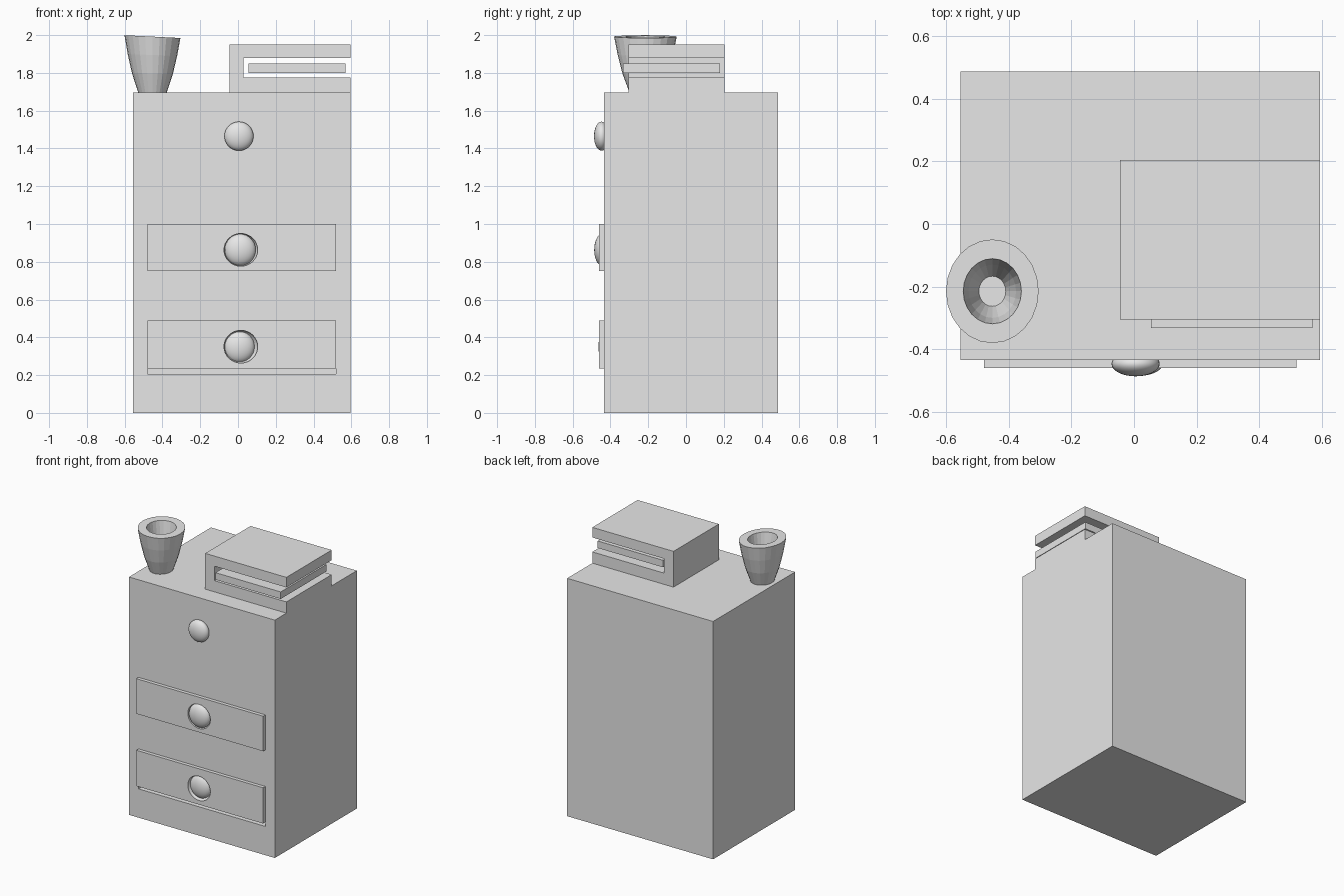
import bpy
import bmesh
import math
from mathutils import Matrix

cube = bpy.data.objects.get("Cube")
if cube:
    bpy.data.objects.remove(cube, do_unlink=True)

grey = bpy.data.materials.new("light_grey")
grey.use_nodes = True
grey.diffuse_color = (0.8, 0.8, 0.8, 1)
grey.node_tree.nodes["Principled BSDF"].inputs["Base Color"].default_value = (0.8, 0.8, 0.8, 1)


def finish(name, bm):
    bmesh.ops.recalc_face_normals(bm, faces=bm.faces[:])
    mesh = bpy.data.meshes.new(name)
    bm.to_mesh(mesh)
    bm.free()
    mesh.materials.append(grey)
    ob = bpy.data.objects.new(name, mesh)
    bpy.context.collection.objects.link(ob)
    return ob


def box(name, x, y, z):
    bm = bmesh.new()
    spans = (x, y, z)
    mid = [(a + b) / 2 for a, b in spans]
    size = [b - a for a, b in spans]
    bmesh.ops.create_cube(bm, size=1, matrix=Matrix.Translation(mid) @ Matrix.Diagonal((*size, 1)))
    return finish(name, bm)


def ellipsoid(name, centre, radii):
    bm = bmesh.new()
    bmesh.ops.create_uvsphere(bm, u_segments=32, v_segments=16, radius=1,
                              matrix=Matrix.Translation(centre) @ Matrix.Diagonal((*radii, 1)))
    for f in bm.faces:
        f.smooth = True
    return finish(name, bm)


def cut(target, cutter):
    cutter.hide_render = True
    mod = target.modifiers.new("cut", "BOOLEAN")
    mod.operation = "DIFFERENCE"
    mod.solver = "EXACT"
    mod.object = cutter
    bpy.context.view_layer.update()
    bpy.context.view_layer.objects.active = target
    bpy.ops.object.modifier_apply(modifier=mod.name)
    bpy.data.objects.remove(cutter, do_unlink=True)


# Cabinet body
left, right, front, back, top = -0.555, 0.595, -0.435, 0.488, 1.695
cabinet = box("cabinet", (left, right), (front, back), (0, top))

# Two raised drawers; the lower one leaves a gap beneath it
drawer_x, drawer_back = (-0.48, 0.52), -0.38
for name, opening, z0, z1 in (("middle", 0.75, 0.75, 1.0), ("lower", 0.205, 0.235, 0.49)):
    cut(cabinet, box("opening_cutter", drawer_x, (-0.6, drawer_back), (opening, z1)))
    drawer = box(name + "_drawer", drawer_x, (-0.46, drawer_back), (z0, z1))
    # Bowl-shaped finger recess around the knob
    cut(drawer, ellipsoid("bowl_cutter", (0.015, -0.455, (z0 + z1) / 2 - 0.012), (0.09, 0.05, 0.087)))

# Flattened knobs
ellipsoid("top_knob", (0.005, -0.447, 1.465), (0.077, 0.04, 0.077))
ellipsoid("middle_knob", (0.012, -0.444, 0.863), (0.082, 0.042, 0.084))
ellipsoid("lower_knob", (0.006, -0.422, 0.35), (0.082, 0.042, 0.084))

# Sideways bracket on top, open towards one side, extruded front to back
profile = [(-0.045, top), (right, top), (right, 1.775), (0.03, 1.775),
           (0.03, 1.878), (right, 1.878), (right, 1.95), (-0.045, 1.95)]
bm = bmesh.new()
face = bm.faces.new([bm.verts.new((x, -0.305, z)) for x, z in profile])
new = bmesh.ops.extrude_face_region(bm, geom=[face])["geom"]
bmesh.ops.translate(bm, vec=(0, 0.51, 0), verts=[v for v in new if isinstance(v, bmesh.types.BMVert)])
finish("book_cover", bm)
box("book_pages", (0.055, 0.57), (-0.333, 0.18), (1.8, 1.85))

# Faceted oval cup with a thick, slightly tilted rim
sides, height = 24, 0.297
cup_profile = [(0.075, 0), (0.108, 0.1), (0.131, 0.2), (0.148, height),
               (0.093, height), (0.076, 0.18), (0.043, 0.06)]
bm = bmesh.new()
rings = []
for r, h in cup_profile:
    ring = []
    for i in range(sides):
        a = math.tau * i / sides
        x, y = r * math.cos(a), 1.12 * r * math.sin(a)
        ring.append(bm.verts.new((x - 0.453, y - 0.215, top + h - 0.05 * x * h / height)))
    rings.append(ring)
for lower, upper in zip(rings, rings[1:]):
    for i in range(sides):
        j = (i + 1) % sides
        bm.faces.new((lower[i], lower[j], upper[j], upper[i]))
bm.faces.new(rings[0])
bm.faces.new(rings[-1])
finish("cup", bm)
